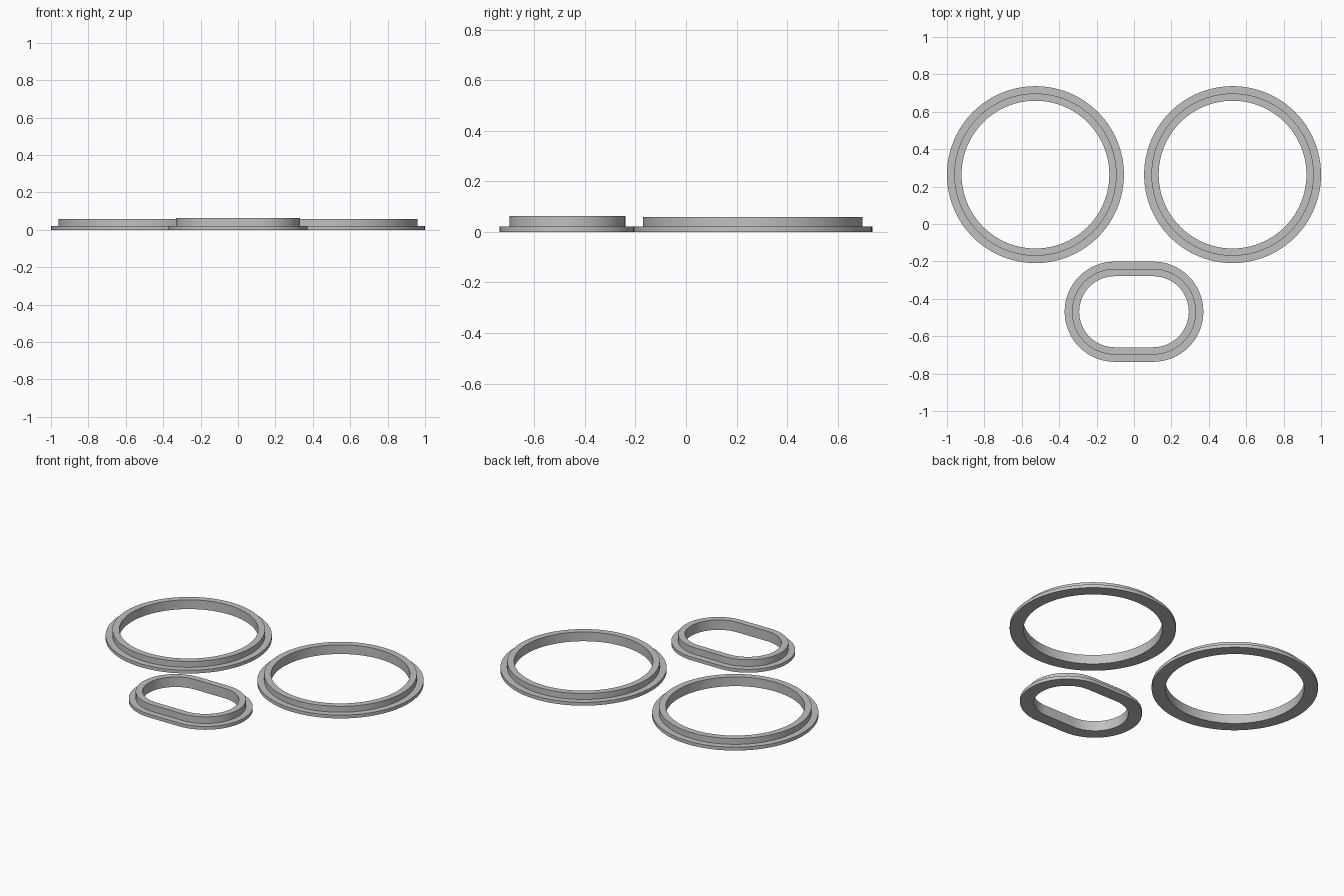
import bpy, math

if "Cube" in bpy.data.objects:
    bpy.data.objects.remove(bpy.data.objects["Cube"])

grey = bpy.data.materials.new("plain grey")
grey.diffuse_color = (0.53, 0.53, 0.53, 1)
grey.use_nodes = True
grey.node_tree.nodes["Principled BSDF"].inputs["Base Color"].default_value = grey.diffuse_color


def outline(radius, half, steps):
    """Stadium outline; a circle when half is zero."""
    pts = []
    for side, start in ((1, -math.pi / 2), (-1, math.pi / 2)):
        for i in range(steps + (1 if half else 0)):
            a = start + math.pi * i / steps
            pts.append((side * half + radius * math.cos(a), radius * math.sin(a)))
    return pts


def stepped_ring(name, centre, outer, half, flange, height, steps):
    """Sweep an L-shaped section around the outline."""
    mid, inner = outer - 0.039, outer - 0.078
    section = [(outer, 0), (outer, flange), (mid, flange),
               (mid, height), (inner, height), (inner, 0)]
    verts = []
    for r, z in section:
        verts += [(x, y, z) for x, y in outline(r, half, steps)]
    n, k = len(verts) // len(section), len(section)
    faces = []
    for j in range(k):
        a, b = j * n, (j + 1) % k * n
        for i in range(n):
            m = (i + 1) % n
            faces.append((a + i, a + m, b + m, b + i))
    mesh = bpy.data.meshes.new(name)
    mesh.from_pydata(verts, [], faces)
    mesh.materials.append(grey)
    ob = bpy.data.objects.new(name, mesh)
    ob.location = (*centre, 0)
    bpy.context.collection.objects.link(ob)
    bpy.context.view_layer.objects.active = ob
    ob.select_set(True)
    bpy.ops.object.shade_smooth_by_angle(angle=math.radians(30))
    ob.select_set(False)


# Two large round rings
for side, label in ((-1, "left"), (1, "right")):
    stepped_ring(label + "_round_ring", (side * 0.527, 0.264), 0.473, 0, 0.021, 0.058, 48)

# Small oval ring
stepped_ring("oval_ring", (0, -0.469), 0.268, 0.103, 0.021, 0.063, 32)
